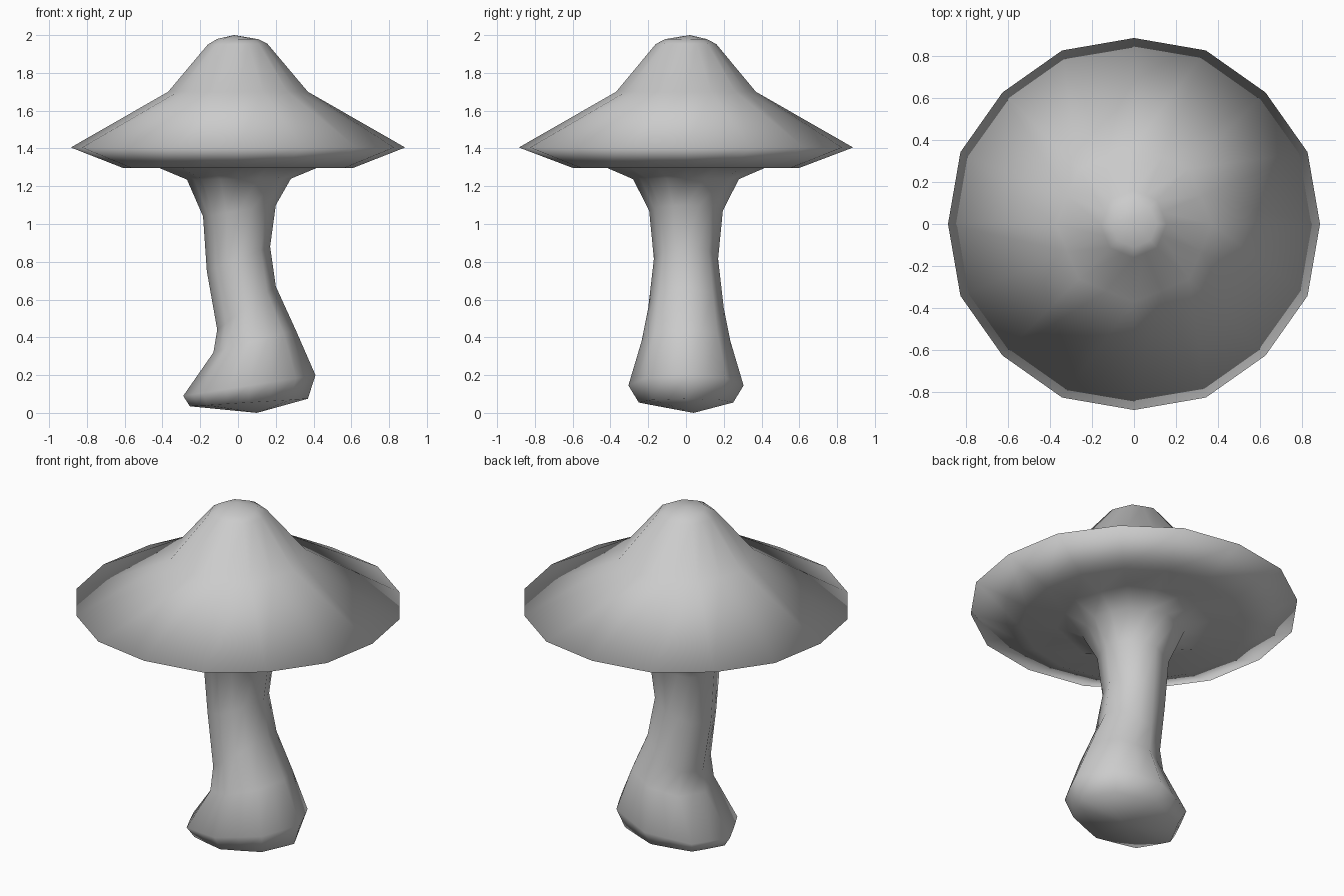
import bpy, bmesh
from math import cos, sin, pi

if "Cube" in bpy.data.objects:
    bpy.data.objects.remove(bpy.data.objects["Cube"])

SIDES = 16
OCT = 0.93   # pulls alternate points in, leaving an eight-sided section
# each ring: left x, left z, right x, right z, half depth in y, alternate factor
RINGS = [
    (-0.255, 0.035, 0.37, 0.075, 0.25, OCT),     # foot
    (-0.29, 0.09, 0.41, 0.20, 0.305, OCT),
    (-0.13, 0.32, 0.305, 0.44, 0.235, OCT),      # bent stem
    (-0.11, 0.44, 0.20, 0.67, 0.20, OCT),
    (-0.165, 0.75, 0.17, 0.88, 0.17, OCT),
    (-0.185, 1.04, 0.20, 1.10, 0.195, OCT),
    (-0.27, 1.235, 0.28, 1.24, 0.28, OCT),       # flare under cap
    (-0.42, 1.298, 0.42, 1.298, 0.42, OCT),
    (-0.61, 1.297, 0.61, 1.297, 0.60, 1.0),      # cap underside
    (-0.885, 1.405, 0.885, 1.405, 0.885, 1.01),  # rim
    (-0.37, 1.70, 0.37, 1.70, 0.37, OCT),        # dome
    (-0.16, 1.95, 0.155, 1.955, 0.16, OCT),
    (-0.11, 1.98, 0.11, 1.978, 0.11, OCT),
]


def mushroom_mesh(name):
    bm = bmesh.new()
    rings = []
    for xl, zl, xr, zr, ry, alt in RINGS:
        cx, cz, rx, tilt = (xl + xr) / 2, (zl + zr) / 2, (xr - xl) / 2, (zr - zl) / 2
        ring = []
        for i in range(SIDES):
            a, f = 2 * pi * i / SIDES, (alt if i % 2 else 1.0)
            ring.append(bm.verts.new((cx + rx * f * cos(a), ry * f * sin(a),
                                      cz + tilt * f * cos(a))))
        rings.append(ring)
    bottom, top = bm.verts.new((0.10, 0.04, 0.0)), bm.verts.new((-0.02, 0.02, 2.0))
    for i in range(SIDES):
        j = (i + 1) % SIDES
        for a, b in zip(rings, rings[1:]):
            bm.faces.new((a[i], a[j], b[j], b[i]))
        bm.faces.new((bottom, rings[0][j], rings[0][i]))
        bm.faces.new((top, rings[-1][i], rings[-1][j]))
    bmesh.ops.recalc_face_normals(bm, faces=bm.faces)
    return bm


def finish(bm, name):
    for f in bm.faces:
        f.smooth = True
    mesh = bpy.data.meshes.new(name)
    bm.to_mesh(mesh)
    bm.free()
    bpy.context.collection.objects.link(bpy.data.objects.new(name, mesh))


# Mushroom body, inset from the outer outline
bm = mushroom_mesh("mushroom")
bm.normal_update()
moves = [(v, v.normal.copy()) for v in bm.verts]
for v, n in moves:
    v.co -= n * 0.025
finish(bm, "mushroom")

# Thin outline shell around it, facing inwards
bm = mushroom_mesh("outline_shell")
bmesh.ops.reverse_faces(bm, faces=bm.faces)
finish(bm, "outline_shell")
